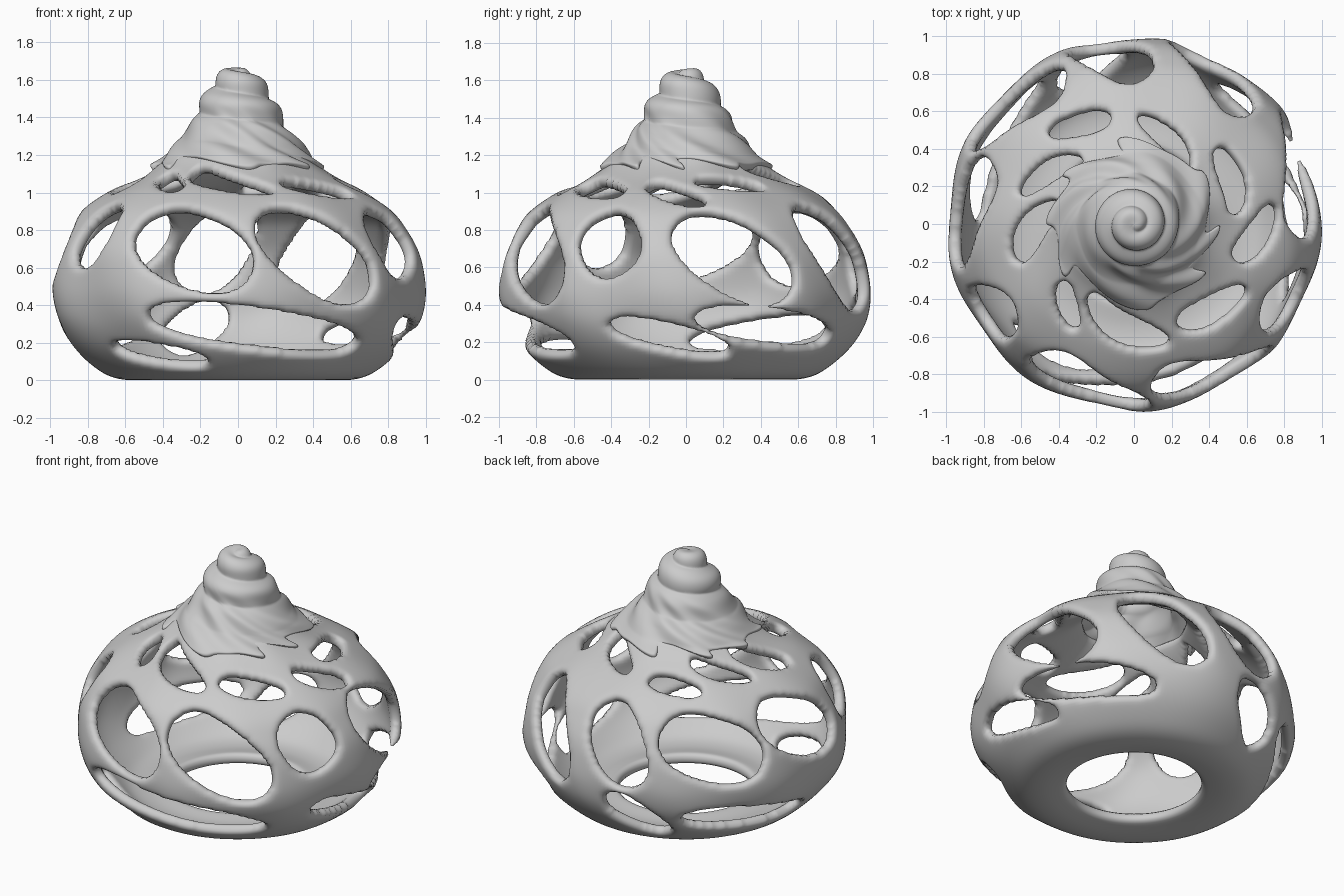
import bpy, bmesh
from math import sin, cos, pi, radians, hypot

if "Cube" in bpy.data.objects:
    bpy.data.objects.remove(bpy.data.objects["Cube"])

TAU = 2 * pi


# Smooth profile (radius, height) sampled by arc length
class Profile:
    def __init__(self, pts, n=24):
        p = [pts[0]] + pts + [pts[-1]]
        self.q = []
        for i in range(1, len(p) - 2):
            for k in range(n):
                t = k / n
                self.q.append(tuple(0.5 * (2 * b + (c - a) * t + (2 * a - 5 * b + 4 * c - d) * t * t
                                           + (3 * b - a - 3 * c + d) * t ** 3)
                                    for a, b, c, d in zip(p[i - 1], p[i], p[i + 1], p[i + 2])))
        self.q.append(pts[-1])
        self.s = [0.0]
        for a, b in zip(self.q, self.q[1:]):
            self.s.append(self.s[-1] + hypot(b[0] - a[0], b[1] - a[1]))
        self.length = self.s[-1]
        # even resampling for quick lookup
        self.m, j, self.e = 600, 0, []
        for i in range(self.m + 1):
            x = self.length * i / self.m
            while j < len(self.s) - 2 and self.s[j + 1] < x:
                j += 1
            f = (x - self.s[j]) / max(self.s[j + 1] - self.s[j], 1e-9)
            self.e.append([u + (v - u) * f for u, v in zip(self.q[j], self.q[j + 1])])

    def at(self, s):
        x = min(max(s / self.length, 0), 1) * self.m
        i = min(int(x), self.m - 1)
        a, b = self.e[i], self.e[i + 1]
        return a[0] + (b[0] - a[0]) * (x - i), a[1] + (b[1] - a[1]) * (x - i)

    def normal(self, s):
        a, b = self.at(s - 0.01), self.at(s + 0.01)
        l = hypot(b[0] - a[0], b[1] - a[1]) or 1
        return (b[1] - a[1]) / l, -(b[0] - a[0]) / l

    def s_of_z(self, z):
        return min((abs(e[1] - z), i) for i, e in enumerate(self.e))[1] * self.length / self.m


# Closed tube of quads in (angle, row) space
def tube(n, m, length):
    bm = bmesh.new()
    v = [[bm.verts.new((TAU * i / n, length * j / m, 0)) for j in range(m + 1)] for i in range(n)]
    for i in range(n):
        for j in range(m):
            k = (i + 1) % n
            bm.faces.new((v[i][j], v[k][j], v[k][j + 1], v[i][j + 1]))
    return bm


def finish(bm, name, thick, smooth):
    me = bpy.data.meshes.new(name)
    bm.to_mesh(me)
    bm.free()
    ob = bpy.data.objects.new(name, me)
    bpy.context.collection.objects.link(ob)
    for p in me.polygons:
        p.use_smooth = True
    so = ob.modifiers.new("thickness", 'SOLIDIFY')
    so.thickness, so.offset = thick, -1
    sm = ob.modifiers.new("round", 'SMOOTH')
    sm.factor, sm.iterations = 0.5, smooth
    return ob


# Pierced shell: profile and holes (angle, height, half length, half width, tilt)
shell = Profile([(.40, .02), (.55, 0), (.68, .02), (.79, .09), (.89, .19), (.96, .31), (.99, .44),
                 (.985, .57), (.96, .69), (.905, .8), (.83, .9), (.69, 1.0), (.53, 1.08),
                 (.42, 1.15), (.35, 1.22)])
side_holes = [(-106, .72, .36, .215, -25), (-63, .69, .385, .21, -36), (-27, .745, .205, .175, -60),
              (16, .67, .375, .205, -33), (61, .68, .37, .19, -50), (97, .74, .30, .18, -62),
              (135, .74, .34, .21, -22), (175, .76, .32, .19, -28), (212, .79, .20, .15, 70)]
low_holes = [(-82, .255, .62, .125, -9), (-121, .125, .28, .075, -12), (-5, .21, .34, .085, -16),
             (31, .265, .46, .105, -8), (106, .235, .24, .12, -42), (151, .22, .44, .105, -8)]
ring_holes = [(-98, 1.065, .26, .08, -27), (-130, 1.06, .14, .05, -40), (181, 1.075, .21, .075, -42),
              (147, 1.075, .20, .055, -32), (118, 1.035, .17, .065, -15), (66, 1.1, .21, .055, -28),
              (24, 1.055, .19, .065, -12), (-6, 1.01, .19, .07, -35), (-48, 1.03, .21, .075, -18)]
holes = []
for ph, z, a, b, t in side_holes + low_holes + ring_holes:
    s = shell.s_of_z(z)
    holes.append((radians(ph), s, shell.at(s)[0], a, b, cos(radians(t)), sin(radians(t))))


def wrap(a):
    return (a + pi) % TAU - pi


def hole_distance(ph, s):
    best = 1.0
    for p, hs, r, a, b, c, d in holes:
        v = s - hs
        if abs(v) > a + .1:
            continue
        u = wrap(ph - p) * r
        x, y = abs(u * c + v * d) / a, abs(v * c - u * d) / b
        best = min(best, ((x ** 2.3 + y ** 2.3) ** (1 / 2.3) - 1) * b)
    return best


bm = tube(260, 96, shell.length)
dist = {v: hole_distance(v.co.x, v.co.y) for v in bm.verts}
bmesh.ops.delete(bm, geom=[f for f in bm.faces if sum(dist[v] for v in f.verts) < 0], context='FACES')
# pull ragged rims onto the hole outlines, evening out the spacing between passes
rim = [v for v in bm.verts if v.is_boundary and 0.01 < v.co.y < shell.length - 0.01]
rim_set = set(rim)
near = [v for v in bm.verts if v not in rim_set and 0.01 < v.co.y < shell.length - 0.01
        and any(e.other_vert(v) in rim_set for e in v.link_edges)]
for step in range(5):
    for v in rim:
        for _ in range(2):
            x, y, e = v.co.x, v.co.y, 0.002
            f = hole_distance(x, y)
            gx = (hole_distance(x + e, y) - f) / e
            gy = (hole_distance(x, y + e) - f) / e
            g = gx * gx + gy * gy
            if abs(f) < .05 and g > 1e-4:
                v.co.x -= max(-.02, min(.02, f * gx / g))
                v.co.y -= max(-.02, min(.02, f * gy / g))
    if step == 4:
        break
    new = {}
    for group, only_rim in ((rim, True), (near, False)):
        for v in group:
            nb = [e.other_vert(v) for e in v.link_edges if e.is_boundary or not only_rim]
            new[v] = (v.co.x + .5 * sum(wrap(w.co.x - v.co.x) for w in nb) / len(nb),
                      v.co.y + .5 * sum(w.co.y - v.co.y for w in nb) / len(nb))
    for v, (x, y) in new.items():
        v.co.x, v.co.y = x, y
for v in bm.verts:
    ph, s = v.co.x, v.co.y
    r, z = shell.at(s)
    r *= 1 + .012 * sin(9 * ph + 5 * z) * min(1, z * 3)
    v.co = (r * cos(ph), r * sin(ph), z)
finish(bm, "pierced_shell", .07, 9)

# Swirled cap: rope-like spiral above, twisted streaks and drips at the skirt
cap = Profile([(.49, 1.115), (.41, 1.175), (.35, 1.24), (.28, 1.32), (.235, 1.40), (.205, 1.47),
               (.16, 1.54), (.13, 1.59), (.09, 1.635), (.045, 1.655), (0, 1.66)])
bm = tube(216, 90, 1)
for v in bm.verts:
    ph, t = v.co.x, v.co.y
    drip = .5 + .5 * sin(8 * ph + 1.5 * sin(2 * ph))
    edge = .04 + .13 * (1 - drip ** 2) * (.7 + .3 * sin(3 * ph + 1))
    s = (edge + (1 - edge) * t) * cap.length
    r, z = cap.at(s)
    nr, nz = cap.normal(s)
    low = min(1, max(0, (1.46 - z) / .2))
    rope = abs(sin(pi * (ph / TAU + s / .19))) - .6
    bump = .036 * rope * (1 - .85 * low) * min(1, r / .06)
    a = ph - 5 * (z - 1.1)
    bump += .010 * low * sin(8 * ph + 1.5 * sin(2 * ph)) + .006 * low * sin(3 * ph + 20 * z)
    r, z = max(0, r + nr * bump), z + nz * bump
    v.co = (r * cos(a), r * sin(a), z)
bmesh.ops.remove_doubles(bm, verts=bm.verts, dist=.0005)
finish(bm, "swirl_cap", .05, 4)
